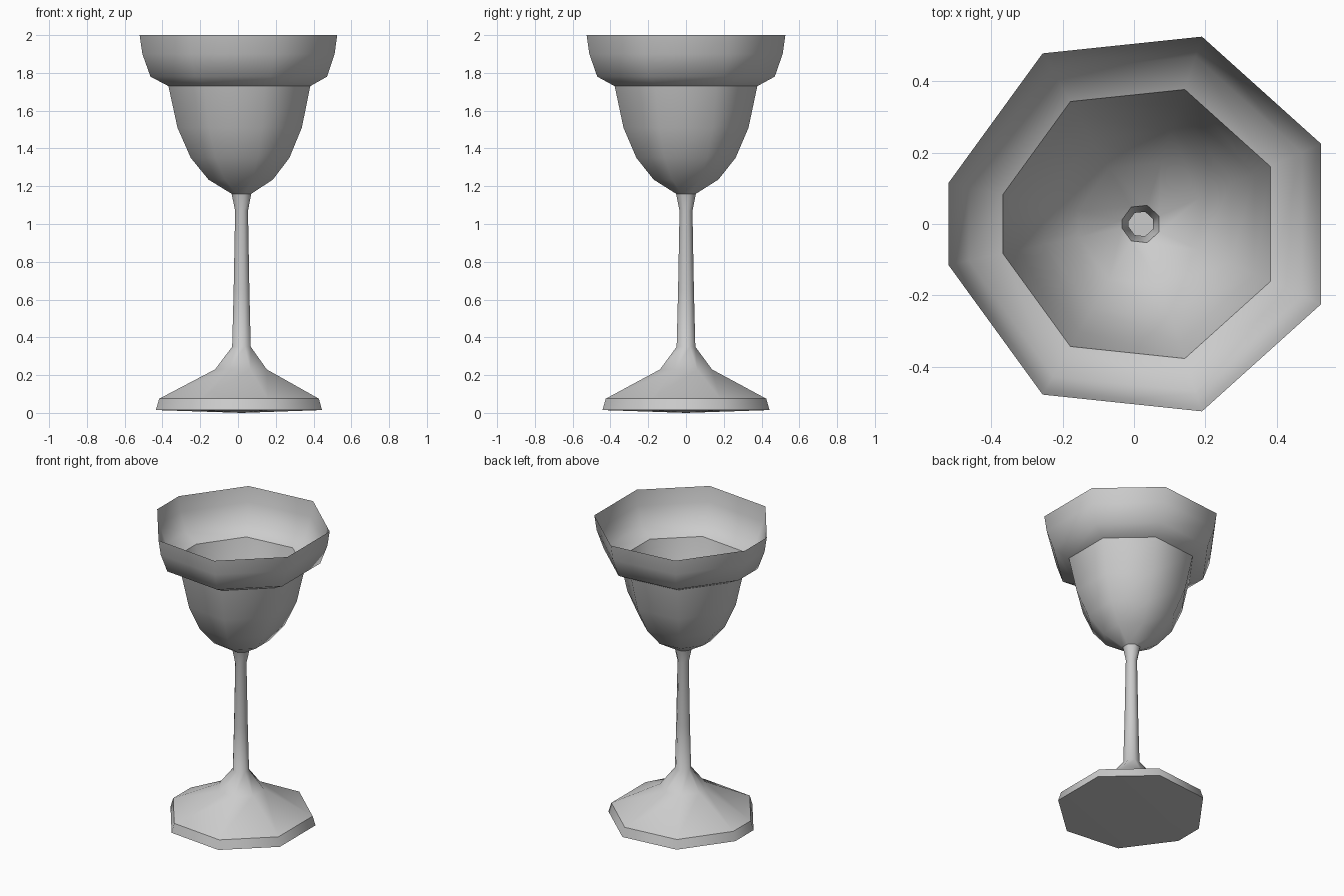
import bpy
import bmesh
from math import cos, sin, radians

cube = bpy.data.objects.get("Cube")
if cube:
    bpy.data.objects.remove(cube)

# Single grey material
grey = bpy.data.materials.new("light_grey")
grey.use_nodes = True
colour = (0.6, 0.6, 0.6, 1)
grey.diffuse_color = colour
grey.node_tree.nodes["Principled BSDF"].inputs["Base Color"].default_value = colour

# Uneven octagon: wide facets with one narrow facet on the -x side
CENTRE_X = 0.02
ANGLES = [radians(24 + 48 * k) for k in range(-4, 4)]


def lathe(name, profile, tip_z=None, sharp_ring=None):
    """Sweep (radius, height) points round the axis; tip_z closes the bottom."""
    bm = bmesh.new()
    rings = [[bm.verts.new((CENTRE_X + r * cos(a), r * sin(a), z)) for a in ANGLES]
             for r, z in profile]
    n = len(ANGLES)
    for low, high in zip(rings, rings[1:]):
        for i in range(n):
            j = (i + 1) % n
            bm.faces.new((low[i], low[j], high[j], high[i]))
    if tip_z is not None:
        tip = bm.verts.new((CENTRE_X, 0, tip_z))
        for i in range(n):
            bm.faces.new((rings[0][(i + 1) % n], rings[0][i], tip))
    for face in bm.faces:
        face.smooth = True
    if sharp_ring is not None:
        for edge in bm.edges:
            edge.smooth = not all(v in rings[sharp_ring] for v in edge.verts)
    mesh = bpy.data.meshes.new(name)
    bm.to_mesh(mesh)
    bm.free()
    mesh.materials.append(grey)
    obj = bpy.data.objects.new(name, mesh)
    bpy.context.collection.objects.link(obj)
    return obj


# Foot edge with a shallow closed underside
lathe("foot_edge", [(0.465, 0.015), (0.447, 0.075)], tip_z=0, sharp_ring=0)

# Sloping foot running up into the hollow stem
lathe("foot_and_stem", [(0.447, 0.075), (0.145, 0.23), (0.052, 0.35),
                        (0.044, 0.65), (0.036, 1.07), (0.055, 1.16)])

# Lower cup, open at the top
lathe("lower_cup", [(0.055, 1.16), (0.18, 1.235), (0.276, 1.35),
                    (0.348, 1.51), (0.397, 1.73)])

# Wide upper bowl with a stepped underside
lathe("upper_bowl", [(0.397, 1.73), (0.494, 1.78), (0.538, 1.9), (0.553, 2.0)])
